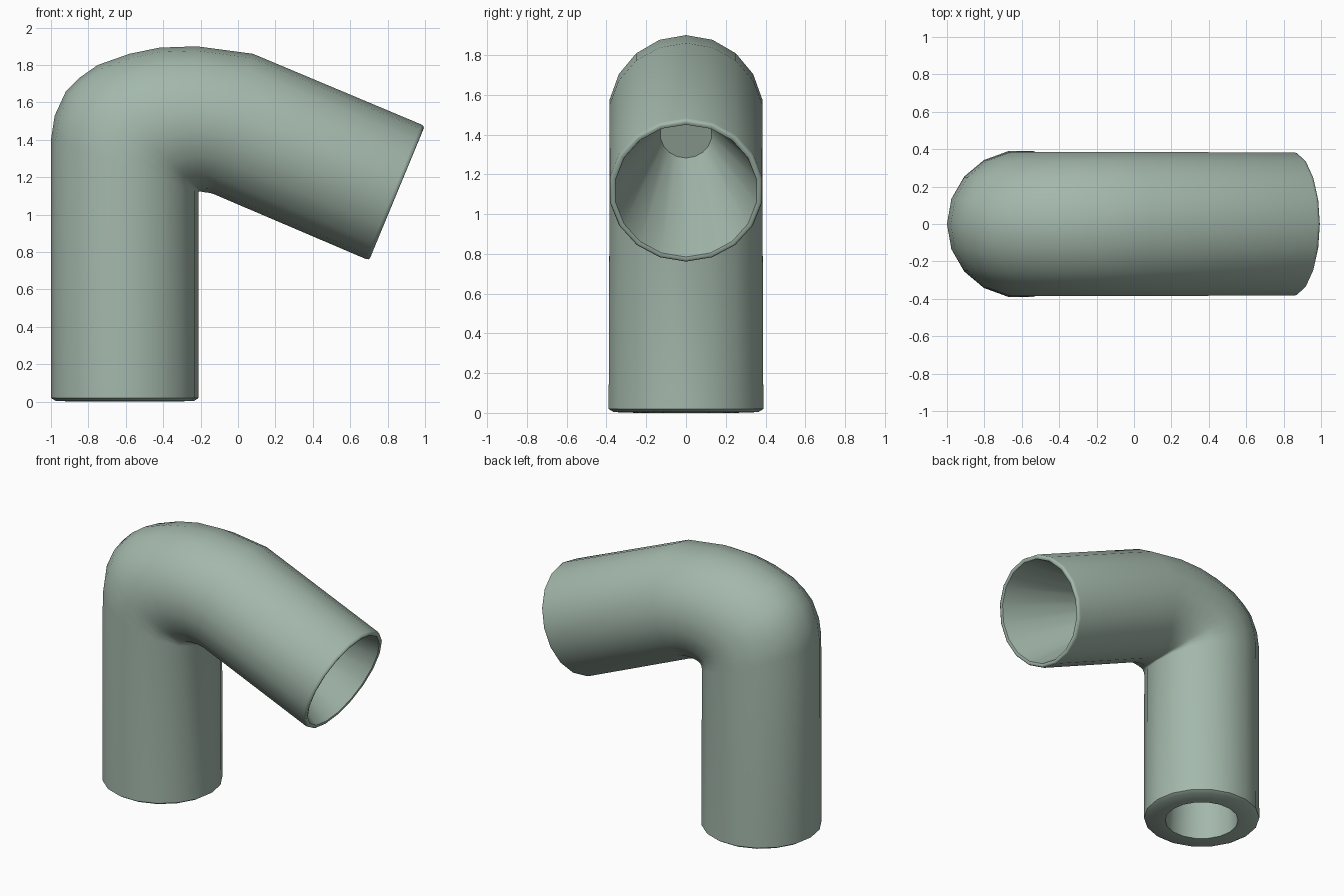
import bpy, bmesh, math
from mathutils import Vector

if "Cube" in bpy.data.objects:
    bpy.data.objects.remove(bpy.data.objects["Cube"], do_unlink=True)

SIDES = 18

# Single sage green material
green = bpy.data.materials.new("sage_green")
green.use_nodes = True
colour = (0.37, 0.48, 0.41, 1)
green.diffuse_color = colour
bsdf = next(n for n in green.node_tree.nodes if n.type == "BSDF_PRINCIPLED")
bsdf.inputs["Base Color"].default_value = colour
bsdf.inputs["Roughness"].default_value = 0.7


def section(outer, inner, width):
    """Elliptic section spanning two points of the side profile."""
    a, b = Vector((outer[0], 0, outer[1])), Vector((inner[0], 0, inner[1]))
    return (a + b) / 2, (a - b) / 2, Vector((0, width, 0))


def round_section(centre, direction, radius):
    """Circular section square to a direction in the xz plane."""
    d = direction.normalized()
    return centre, Vector((d.z, 0, -d.x)) * -radius, Vector((0, radius, 0))


R = 0.395
base = Vector((-0.605, 0, 0))
up = Vector((0, 0, 1))
axis = Vector((math.cos(math.radians(22.5)), 0, -math.sin(math.radians(22.5))))
mouth = Vector((0.85, 0, 1.115))

# Bore of the upright, then its rounded foot
sections = [round_section(base + up * z, up, r) for z, r in
            ((0.8, 0.22), (0, 0.25), (0.004, 0.37), (0.02, R))]

# Bend: outer and inner points of the side profile
bend = [((-1, 1.40), (-0.21, 1.12)), ((-0.98, 1.53), (-0.208, 1.123)),
        ((-0.92, 1.66), (-0.204, 1.125)), ((-0.85, 1.73), (-0.198, 1.124)),
        ((-0.75, 1.80), (-0.19, 1.122)), ((-0.58, 1.86), (-0.18, 1.12)),
        ((-0.42, 1.893), (-0.165, 1.118)), ((-0.22, 1.90), (-0.15, 1.116)),
        ((0.08, 1.86), (-0.13, 1.11))]
sections += [section(o, i, 0.39) for o, i in bend]

# Spout: rounded lip and tapering hollow
sections += [round_section(mouth + axis * s, axis, r) for s, r in
             ((-0.02, 0.389), (-0.005, 0.385), (0, 0.375), (-0.005, 0.36), (-0.75, 0.13))]

# Skin all sections into one pipe
bm = bmesh.new()
rings = []
for centre, u, v in sections:
    ring = []
    for k in range(SIDES):
        t = math.tau * k / SIDES
        ring.append(bm.verts.new(centre + u * math.cos(t) + v * math.sin(t)))
    rings.append(ring)
for a, b in zip(rings, rings[1:]):
    for k in range(SIDES):
        n = (k + 1) % SIDES
        bm.faces.new((a[k], a[n], b[n], b[k]))
bm.faces.new(rings[0])
bm.faces.new(rings[-1])
bmesh.ops.recalc_face_normals(bm, faces=bm.faces)

mesh = bpy.data.meshes.new("pipe_elbow")
bm.to_mesh(mesh)
bm.free()
mesh.materials.append(green)
pipe = bpy.data.objects.new("pipe_elbow", mesh)
bpy.context.collection.objects.link(pipe)

for o in bpy.context.selected_objects:
    o.select_set(False)
bpy.context.view_layer.objects.active = pipe
pipe.select_set(True)
bpy.ops.object.shade_smooth_by_angle(angle=math.radians(50))
